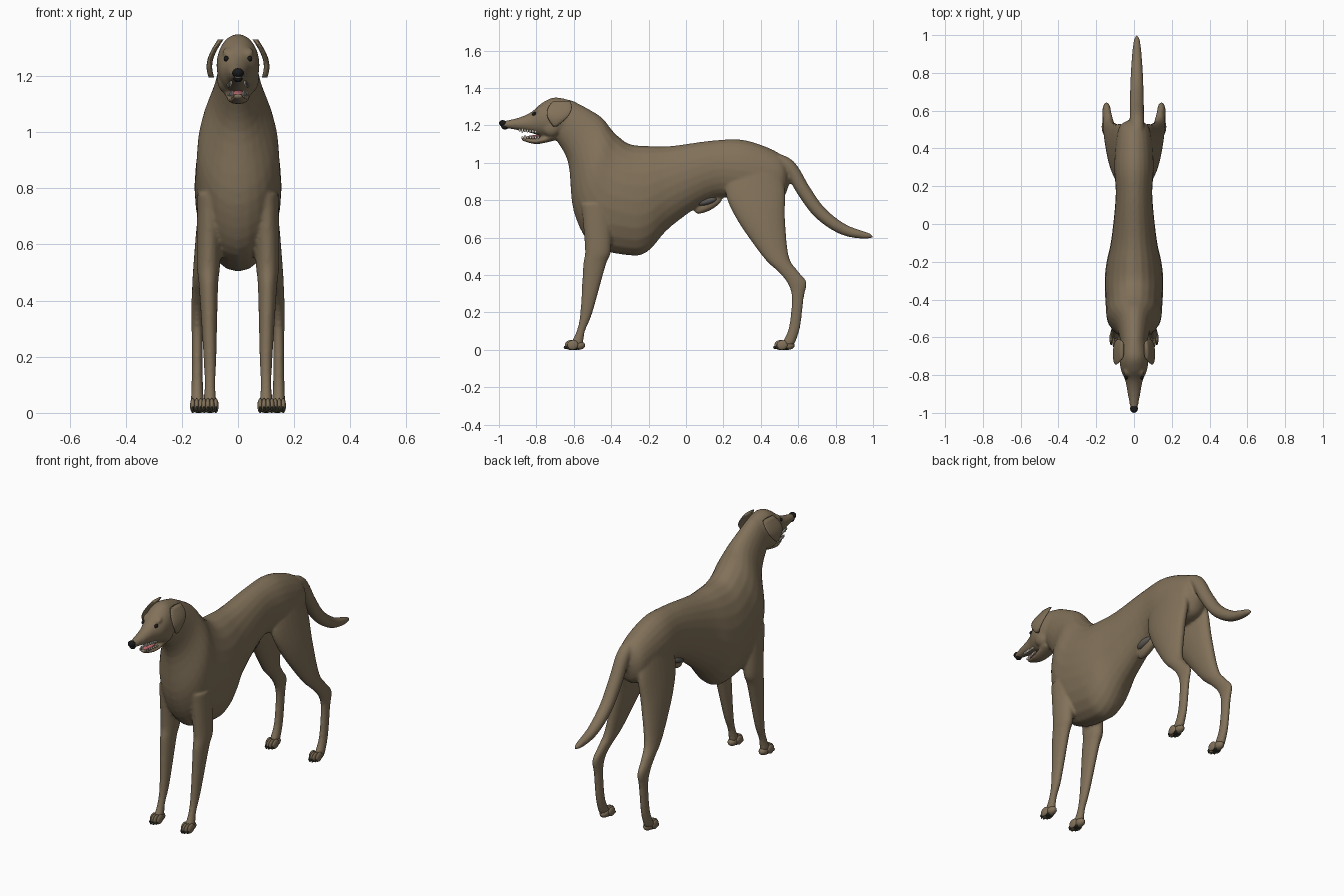
import bpy, bmesh, math
from mathutils import Vector, Matrix

cube = bpy.data.objects.get("Cube")
if cube:
    bpy.data.objects.remove(cube)


def material(name, red, green, blue):
    mat = bpy.data.materials.new(name)
    mat.use_nodes = True
    mat.diffuse_color = (red, green, blue, 1)
    shader = mat.node_tree.nodes["Principled BSDF"]
    shader.inputs["Base Color"].default_value = mat.diffuse_color
    shader.inputs["Roughness"].default_value = .8
    return mat


fur = material("brown fur", .22, .165, .1)
black_skin = material("black skin", .01, .01, .01)
dark_claw = material("dark claw", .03, .03, .02)
pink_flesh = material("pink flesh", .5, .14, .15)
ivory = material("ivory", .75, .7, .6)
grey_skin = material("grey skin", .11, .1, .09)


def upright(y, top, bottom, half_width):
    """A ring that stands across the y axis."""
    return y, top, y, bottom, half_width, 0


def level(z, front, back, half_width, x):
    """A ring that lies flat at one height."""
    return front, z, back, z, half_width, x


def spline(points, steps=5):
    """Pass a smooth curve through points of any dimension."""
    points = [Vector(point) for point in points]
    points = [points[0], *points, points[-1]]
    for before, start, end, after in zip(points, points[1:], points[2:], points[3:]):
        for step in range(steps):
            t = step / steps
            bend = 2 * before - 5 * start + 4 * end - after
            twist = 3 * start - before - 3 * end + after
            yield start + t / 2 * (end - before + t * (bend + t * twist))
    yield points[-1]


def loft(bm, rings, side=1, segments=24):
    """Skin oval rings: two opposite (y, z) edges, half width, x."""
    loops = []
    for y_a, z_a, y_b, z_b, half_width, x in rings:
        edge_a, edge_b = Vector((0, y_a, z_a)), Vector((0, y_b, z_b))
        centre, axis = (edge_a + edge_b) / 2, (edge_a - edge_b) / 2
        loop = []
        for i in range(segments):
            angle = math.tau * i / segments
            across = Vector((side * x + half_width * math.sin(angle), 0, 0))
            loop.append(bm.verts.new(centre + axis * math.cos(angle) + across))
        loops.append(loop)
    faces = [bm.faces.new(loops[0]), bm.faces.new(loops[-1])]
    for low, high in zip(loops, loops[1:]):
        for i in range(segments):
            faces.append(bm.faces.new((low[i - 1], low[i], high[i], high[i - 1])))
    bmesh.ops.recalc_face_normals(bm, faces=faces)


def ball(bm, centre, size, tilt=0):
    """Add an ellipsoid, tilted about the x axis."""
    matrix = (Matrix.Translation(centre) @ Matrix.Rotation(tilt, 4, "X")
              @ Matrix.Diagonal((*size, 1)))
    bmesh.ops.create_uvsphere(bm, u_segments=16, v_segments=10, radius=1, matrix=matrix)


def finish(bm, name, mat):
    """Turn the working mesh into a smooth object of one colour."""
    mesh = bpy.data.meshes.new(name)
    bm.to_mesh(mesh)
    bm.free()
    mesh.materials.append(mat)
    for face in mesh.polygons:
        face.use_smooth = True
    obj = bpy.data.objects.new(name, mesh)
    bpy.context.collection.objects.link(obj)
    return obj


# Rump, barrel and deep chest, then the neck with its tilted rings
barrel = [
    upright(.55, .97, .88, .03), upright(.5, 1.05, .8, .085),
    upright(.32, 1.12, .79, .105), upright(.15, 1.12, .81, .097),
    upright(-.08, 1.09, .66, .12), upright(-.2, 1.09, .53, .145),
    upright(-.3, 1.1, .505, .155),
]
neck = [
    (-.36, 1.14, -.5, .56, .15, 0), (-.4, 1.18, -.6, .74, .14, 0),
    (-.46, 1.25, -.63, 1, .09, 0), (-.6, 1.33, -.7, 1.13, .066, 0),
]
# Skull with upper muzzle, and the open lower jaw
skull = [
    upright(-.6, 1.33, 1.14, .06), upright(-.7, 1.35, 1.13, .076),
    upright(-.77, 1.32, 1.14, .07), upright(-.83, 1.27, 1.16, .046),
    upright(-.9, 1.24, 1.175, .033), upright(-.99, 1.22, 1.19, .016),
]
lower_jaw = [
    upright(-.7, 1.17, 1.12, .05), upright(-.8, 1.13, 1.1, .036),
    upright(-.88, 1.14, 1.12, .016),
]
# Legs, from the shoulder and hip down to the ankle
front_leg = [
    level(.78, -.56, -.4, .045, .1), level(.54, -.54, -.4, .042, .105),
    level(.45, -.55, -.43, .034, .105), level(.2, -.565, -.5, .023, .1),
    level(.1, -.585, -.54, .019, .1), level(.03, -.62, -.55, .024, .1),
]
thigh_and_hock = [
    (1, .24, .5, .045), (.85, .21, .53, .05), (.7, .27, .53, .05),
    (.5, .41, .55, .035), (.42, .49, .6, .026), (.36, .54, .645, .022),
    (.28, .565, .63, .02), (.12, .55, .61, .02), (.03, .51, .58, .024),
]
# The hind legs spread outward from the hip to the hock
hind_leg = [level(*ring, .145 - .16 * max(0, ring[0] - .38)) for ring in thigh_and_hock]

# Tail: a hanging curve that tapers to the tip
path = list(spline([(.46, 1.02), (.55, .98), (.63, .85), (.72, .73), (.85, .64), (1, .605)]))
tail = []
for i, point in enumerate(path):
    along = path[min(i + 1, len(path) - 1)] - path[max(i - 1, 0)]
    radius = max(.005, .038 * math.sqrt(1 - (i / (len(path) - 1)) ** 4))
    normal = Vector((-along.y, along.x)).normalized() * radius
    tail.append((*(point + normal), *(point - normal), radius, .015))

# Body: all fur parts blended into one skin
body = bmesh.new()
for rings in (barrel + neck, skull, lower_jaw):
    loft(body, spline(rings))
loft(body, tail)
for side in (-1, 1):
    loft(body, spline(front_leg), side)
    loft(body, spline(hind_leg), side)
    # Brow and cheek
    ball(body, (side * .036, -.785, 1.285), (.02, .025, .014), .5)
    ball(body, (side * .045, -.72, 1.19), (.03, .05, .05))
# Fold under the belly
ball(body, (0, .12, .775), (.028, .085, .03), .5)
body_object = finish(body, "body", fur)
remesh = body_object.modifiers.new("Blend", "REMESH")
remesh.mode = "VOXEL"
remesh.voxel_size = .0075
remesh.use_smooth_shade = True
soften = body_object.modifiers.new("Soften", "SMOOTH")
soften.factor = .5
soften.iterations = 5

# Bare skin at the belly fold
belly_skin = bmesh.new()
for side in (-1, 1):
    ball(belly_skin, (side * .022, .11, .795), (.022, .055, .02), .25)
finish(belly_skin, "belly_skin", grey_skin)

# Ear: a thin flap that swings out, widens, then narrows to its tip
ear = []
for i in range(13):
    t = i / 12
    middle, reach = -.665 - .035 * t, .065 * math.sin(math.pi * (.25 + .7 * t))
    ear.append(level(1.33 - .135 * t, middle - reach, middle + reach, .01,
                     .062 + .04 * math.sin(2.2 * t)))

for side, name in ((1, "left"), (-1, "right")):
    flap = bmesh.new()
    loft(flap, ear, side)
    finish(flap, name + "_ear", fur)
    eye = bmesh.new()
    ball(eye, (side * .042, -.812, 1.262), (.009, .012, .009), .4)
    finish(eye, name + "_eye", black_skin)
    # Paws: four toes, each with a claw, on a dark pad
    for place, x, y in (("front", .1, -.61), ("hind", .14, .51)):
        toes, claws = bmesh.new(), bmesh.new()
        for i in range(4):
            toe_x = side * x + (i - 1.5) * .014
            toe_y = y - .008 if i in (1, 2) else y + .004
            ball(toes, (toe_x, toe_y, .026), (.01, .03, .026), .25)
            ball(claws, (toe_x, toe_y - .026, .014), (.005, .01, .009), .5)
        ball(toes, (side * x, y + .035, .024), (.024, .036, .024))
        ball(claws, (side * x, y + .015, .008), (.022, .034, .008))
        finish(toes, f"{name}_{place}_paw", fur)
        finish(claws, f"{name}_{place}_claws", dark_claw)

# Nose with dark lip below
nose = bmesh.new()
ball(nose, (0, -.977, 1.21), (.021, .023, .018), -.3)
ball(nose, (0, -.968, 1.19), (.016, .018, .012))
finish(nose, "nose", black_skin)

# Tongue, and teeth in rows along both jaws
tongue = bmesh.new()
ball(tongue, (0, -.815, 1.139), (.022, .055, .009), .1)
finish(tongue, "tongue", pink_flesh)
teeth = bmesh.new()
for side in (-1, 1):
    for i in range(7):
        y = -.79 - i * .014
        size = (.004, .006, .013 if i == 5 else .008)
        ball(teeth, (side * (.034 - i * .0027), y, 1.136), size)
        ball(teeth, (side * (.036 - i * .002), y - .015, 1.166 + i * .0015), size)
finish(teeth, "teeth", ivory)
